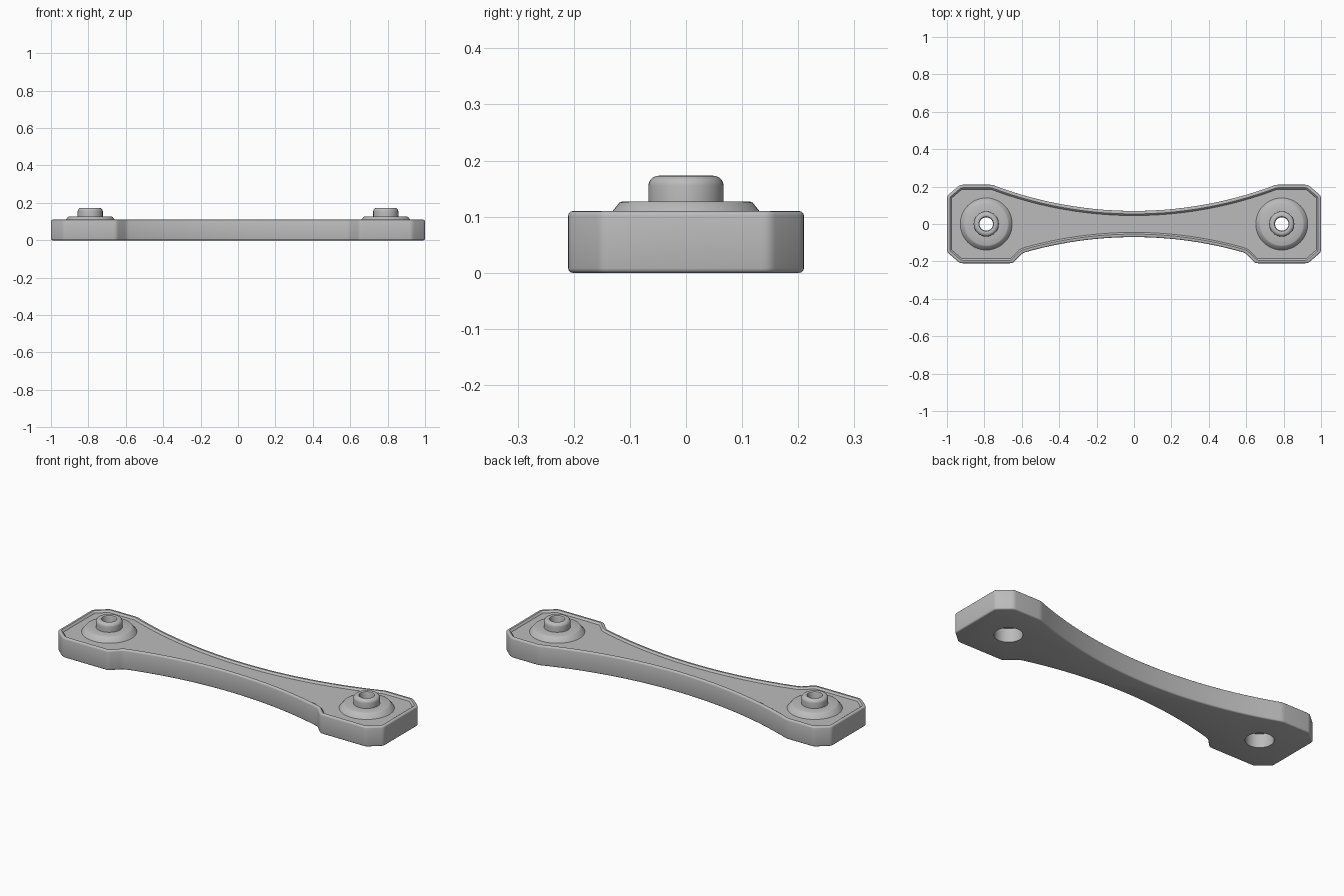
import bpy, bmesh, math
from mathutils import Vector

cube = bpy.data.objects.get("Cube")
if cube:
    bpy.data.objects.remove(cube)

grey = bpy.data.materials.new("light grey")
grey.use_nodes = True
colour = (0.5, 0.5, 0.5, 1)
grey.diffuse_color = colour
grey.node_tree.nodes["Principled BSDF"].inputs["Base Color"].default_value = colour

PIN_X = 0.79
HEIGHT = 0.11


def make(name, bm):
    bmesh.ops.recalc_face_normals(bm, faces=bm.faces[:])
    mesh = bpy.data.meshes.new(name)
    bm.to_mesh(mesh)
    bm.free()
    mesh.materials.append(grey)
    ob = bpy.data.objects.new(name, mesh)
    bpy.context.collection.objects.link(ob)
    return ob


def smooth(ob, angle=32):
    bpy.ops.object.select_all(action='DESELECT')
    ob.select_set(True)
    bpy.context.view_layer.objects.active = ob
    bpy.ops.object.shade_smooth_by_angle(angle=math.radians(angle))


def round_corners(points, d=0.014, steps=4):
    """Replace each sharp corner with a short curve."""
    out = []
    for i, p in enumerate(points):
        a = (points[i - 1] - p).normalized()
        b = (points[(i + 1) % len(points)] - p).normalized()
        if a.angle(-b) < math.radians(12):
            out.append(p)
            continue
        s, e = p + a * d, p + b * d
        for k in range(steps + 1):
            t = k / steps
            out.append(s * (1 - t) ** 2 + p * 2 * t * (1 - t) + e * t ** 2)
    return out


def inset(points, d):
    """Mitred inward offset of a counter-clockwise outline."""
    out = []
    for i, p in enumerate(points):
        a = (p - points[i - 1]).normalized()
        b = (points[(i + 1) % len(points)] - p).normalized()
        na, nb = Vector((-a.y, a.x)), Vector((-b.y, b.x))
        out.append(p + (na + nb) * d / (1 + na.dot(nb)))
    return out


def waist(x, radius=2.13):
    return 0.07 + radius - math.sqrt(radius ** 2 - x ** 2)


# Outline: front edge left to right, then back edge right to left
N = 28
front_half = [Vector(p) for p in ((0.65, -0.21), (0.93, -0.21), (1, -0.15))]
back_half = [Vector(p) for p in ((1, 0.15), (0.93, 0.21))]
flip = lambda pts: [Vector((-p.x, p.y)) for p in reversed(pts)]
front_arc = [Vector((x, -waist(x))) for x in (-0.595 + 1.19 * i / N for i in range(N + 1))]
back_arc = [Vector((x, waist(x))) for x in (0.76 - 1.52 * i / N for i in range(N + 1))]
outline = round_corners(flip(front_half) + front_arc + front_half
                        + back_half + back_arc + flip(back_half))

# Plate: rounded outer edges, a raised rim and a shallow recessed top
R = 0.008
arc = [math.pi / 2 * k / 3 for k in range(4)]
levels = [(R * (1 - math.sin(a)), R * (1 - math.cos(a))) for a in arc]
levels += [(R * (1 - math.cos(a)), HEIGHT - R * (1 - math.sin(a))) for a in arc]
levels += [(0.016, HEIGHT), (0.019, HEIGHT - 0.002), (0.025, HEIGHT - 0.010)]
bm = bmesh.new()
rings = [[bm.verts.new((p.x, p.y, z)) for p in inset(outline, d)] for d, z in levels]
for lo, hi in zip(rings, rings[1:]):
    for i in range(len(lo)):
        j = (i + 1) % len(lo)
        bm.faces.new((lo[i], lo[j], hi[j], hi[i]))
bm.faces.new(rings[0][::-1])
bm.faces.new(rings[-1])
plate = make("plate", bm)

# Sockets bored through the plate
for side in (-1, 1):
    bpy.ops.mesh.primitive_cylinder_add(vertices=48, radius=0.07, depth=0.4,
                                        location=(side * PIN_X, 0, 0))
    cutter = bpy.context.object
    cutter.name = "socket_cutter"
    cutter.data.materials.append(grey)
    cutter.hide_render = True
    mod = plate.modifiers.new("socket", 'BOOLEAN')
    mod.operation = 'DIFFERENCE'
    mod.solver = 'EXACT'
    mod.object = cutter
    bpy.context.view_layer.objects.active = plate
    bpy.ops.object.modifier_apply(modifier=mod.name)
    bpy.data.objects.remove(cutter)
smooth(plate)

# Hollow pins, each standing on a bevelled boss
fillet = [(0.049 + 0.018 * math.cos(a), 0.155 + 0.018 * math.sin(a))
          for a in (math.pi / 2 * k / 5 for k in range(6))]
profile = [(0.082, 0.075), (0.036, 0.075), (0.036, 0.163), (0.039, 0.171), (0.043, 0.173)]
profile += fillet[::-1]
profile += [(0.067, 0.127), (0.114, 0.127), (0.119, 0.125), (0.134, 0.106),
            (0.139, 0.1), (0.139, 0.09), (0.082, 0.09)]
SEG = 48
for side, label in ((-1, "right"), (1, "left")):
    bm = bmesh.new()
    cols = []
    for s in range(SEG):
        a = math.tau * s / SEG
        cols.append([bm.verts.new((side * PIN_X + r * math.cos(a), r * math.sin(a), z))
                     for r, z in profile])
    for s in range(SEG):
        c, n = cols[s], cols[(s + 1) % SEG]
        for i in range(len(profile)):
            j = (i + 1) % len(profile)
            bm.faces.new((c[i], n[i], n[j], c[j]))
    smooth(make(label + "_pin", bm))
